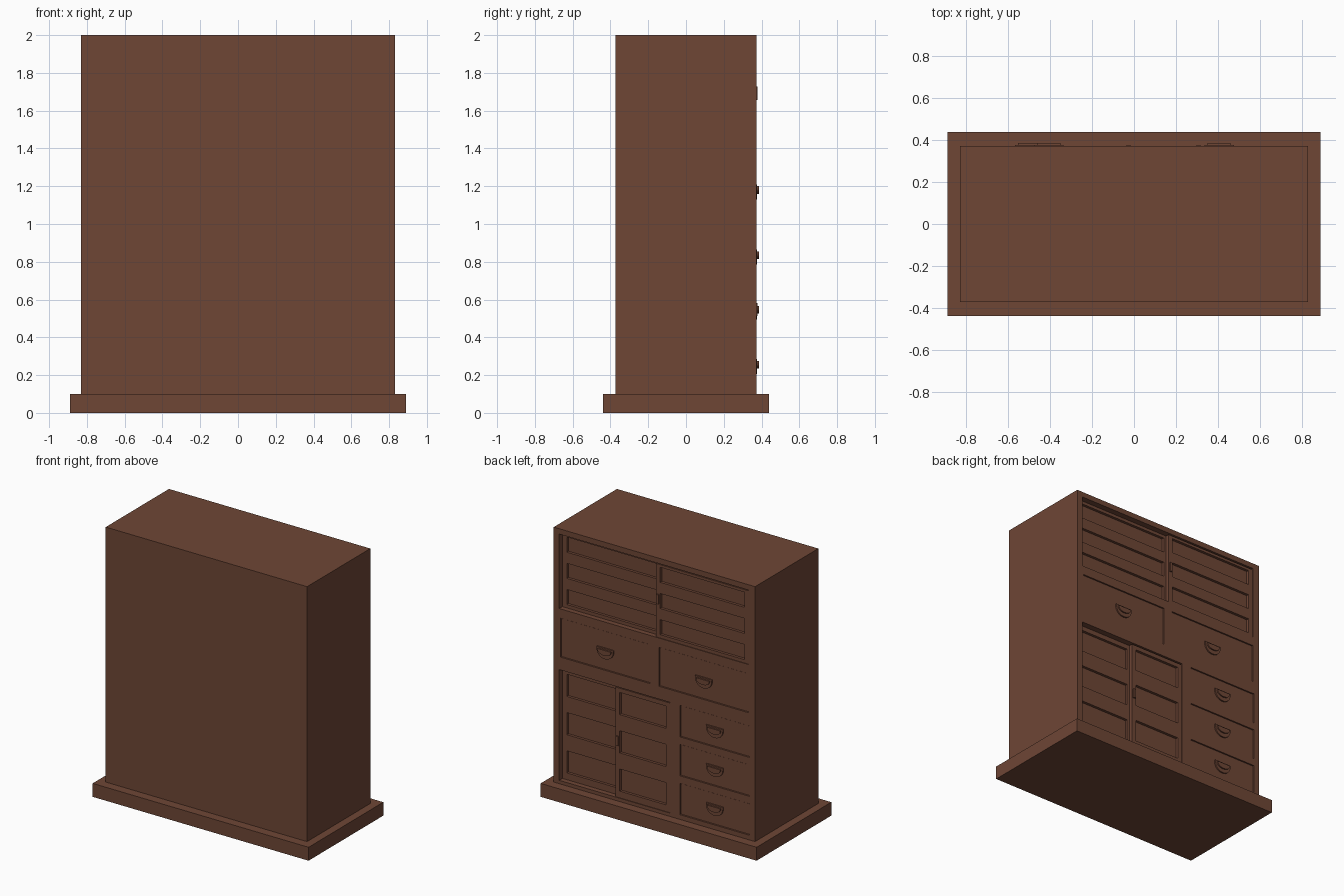
import bpy, bmesh, math

cube = bpy.data.objects.get("Cube")
if cube:
    bpy.data.objects.remove(cube)

wood = bpy.data.materials.new("brown wood")
wood.use_nodes = True
COLOR = (0.156, 0.061, 0.036, 1)
wood.diffuse_color = COLOR
wood.node_tree.nodes["Principled BSDF"].inputs["Base Color"].default_value = COLOR

FACE = 0.372    # y of the drawer and door side
EDGE = 0.775    # half width of the openings


def boxes(name, spans):
    """One object made of boxes, each given as (x0, x1, y0, y1, z0, z1)."""
    bm = bmesh.new()
    for x0, x1, y0, y1, z0, z1 in spans:
        for v in bmesh.ops.create_cube(bm, size=1)["verts"]:
            v.co = (x1 if v.co.x > 0 else x0,
                    y1 if v.co.y > 0 else y0,
                    z1 if v.co.z > 0 else z0)
    return finish(name, bm)


def finish(name, bm):
    bmesh.ops.recalc_face_normals(bm, faces=bm.faces)
    mesh = bpy.data.meshes.new(name)
    bm.to_mesh(mesh)
    bm.free()
    mesh.materials.append(wood)
    obj = bpy.data.objects.new(name, mesh)
    bpy.context.collection.objects.link(obj)
    return obj


def carve(obj, spans):
    """Cut boxes out of an object and drop the cutter."""
    cutter = boxes("cutter", spans)
    cutter.hide_render = True
    mod = obj.modifiers.new("carve", "BOOLEAN")
    mod.operation = "DIFFERENCE"
    mod.solver = "EXACT"
    mod.object = cutter
    bpy.context.view_layer.objects.active = obj
    bpy.ops.object.modifier_apply(modifier=mod.name)
    bpy.data.objects.remove(cutter)


def sliding_door(name, x0, x1, z0, z1, depth, stile, rows, height):
    """Door with a column of sunken panels; rows are the panel bottoms."""
    y = FACE - depth
    door = boxes(name, [(x0, x1, y - 0.028, y, z0, z1)])
    carve(door, [(x0 + stile, x1 - stile, y - 0.02, y + 0.05, z, z + height) for z in rows])


def d_shape(name, x, z, width, drop, y0, y1):
    """Plate with a flat top and a rounded lower edge."""
    bm = bmesh.new()
    steps = 14
    ring = [bm.verts.new((x + width / 2 * math.cos(a), y0, z - drop * math.sin(a) ** 0.8))
            for a in (math.pi * i / steps for i in range(steps))]
    ring.append(bm.verts.new((x - width / 2, y0, z)))
    face = bm.faces.new(ring)
    moved = bmesh.ops.extrude_face_region(bm, geom=[face])["geom"]
    for v in moved:
        if isinstance(v, bmesh.types.BMVert):
            v.co.y = y1
    return finish(name, bm)


def drawer(name, x0, x1, z0, z1, pull_z):
    """Drawer front with a cup pull."""
    gap = 0.004
    y = FACE - 0.006
    boxes(name, [(x0 + gap, x1 - gap, y - 0.03, y, z0 + gap, z1 - gap)])
    x = (x0 + x1) / 2
    d_shape(name + "_pull_plate", x, pull_z + 0.025, 0.14, 0.08, y - 0.002, FACE + 0.004)
    d_shape(name + "_pull_cup", x, pull_z + 0.015, 0.11, 0.04, y, FACE + 0.014)


# Plinth and carcass
boxes("plinth", [(-0.89, 0.89, -0.44, 0.44, 0, 0.1)])
carcass = boxes("carcass", [(-0.83, 0.83, -0.372, FACE, 0.1, 2)])

# Layout of openings on the working side: x0, x1, z0, z1
large_drawers = [(0.037, EDGE, 1.046, 1.337), (-EDGE, -0.037, 1.046, 1.337)]
small_drawers = [(-0.785, -0.21, z, z + 0.235) for z in (0.135, 0.425, 0.715)]
upper_bay = (-EDGE, 0.785, 1.405, 1.96)
lower_bay = (-0.128, 0.785, 0.125, 0.95)

carve(carcass, [(a, b, FACE - depth, 0.5, c, d)
                for depth, group in ((0.03, large_drawers + small_drawers),
                                     (0.075, [upper_bay, lower_bay]))
                for a, b, c, d in group])

# Drawers
for side, (a, b, c, d) in zip(("left", "right"), large_drawers):
    drawer(side + "_large_drawer", a, b, c, d, 1.185)
for level, (a, b, c, d) in zip(("lower", "middle", "upper"), small_drawers):
    drawer(level + "_small_drawer", a, b, c, d, c + 0.125)

# Sliding doors: the left one runs on the rear track, the right one in front
upper_rows = [1.43, 1.625, 1.82]
lower_rows = [0.175, 0.46, 0.745]
for name, bay, middle, rows, height in (
        ("upper", upper_bay, -0.008, upper_rows, 0.112),
        ("lower", lower_bay, 0.326, lower_rows, 0.165)):
    x0, x1, z0, z1 = bay
    sliding_door(name + "_left_door", middle - 0.02, x1, z0, z1 - 0.005, 0.038, 0.036, rows, height)
    sliding_door(name + "_right_door", x0, middle, z0, z1 - 0.008, 0.005, 0.036, rows, height)
    # Finger grip on the meeting stile
    z = (z0 + z1) / 2 + 0.01
    boxes(name + "_door_grip", [(middle - 0.028, middle - 0.008, FACE - 0.01, FACE + 0.006,
                                 z - 0.035, z + 0.035)])
